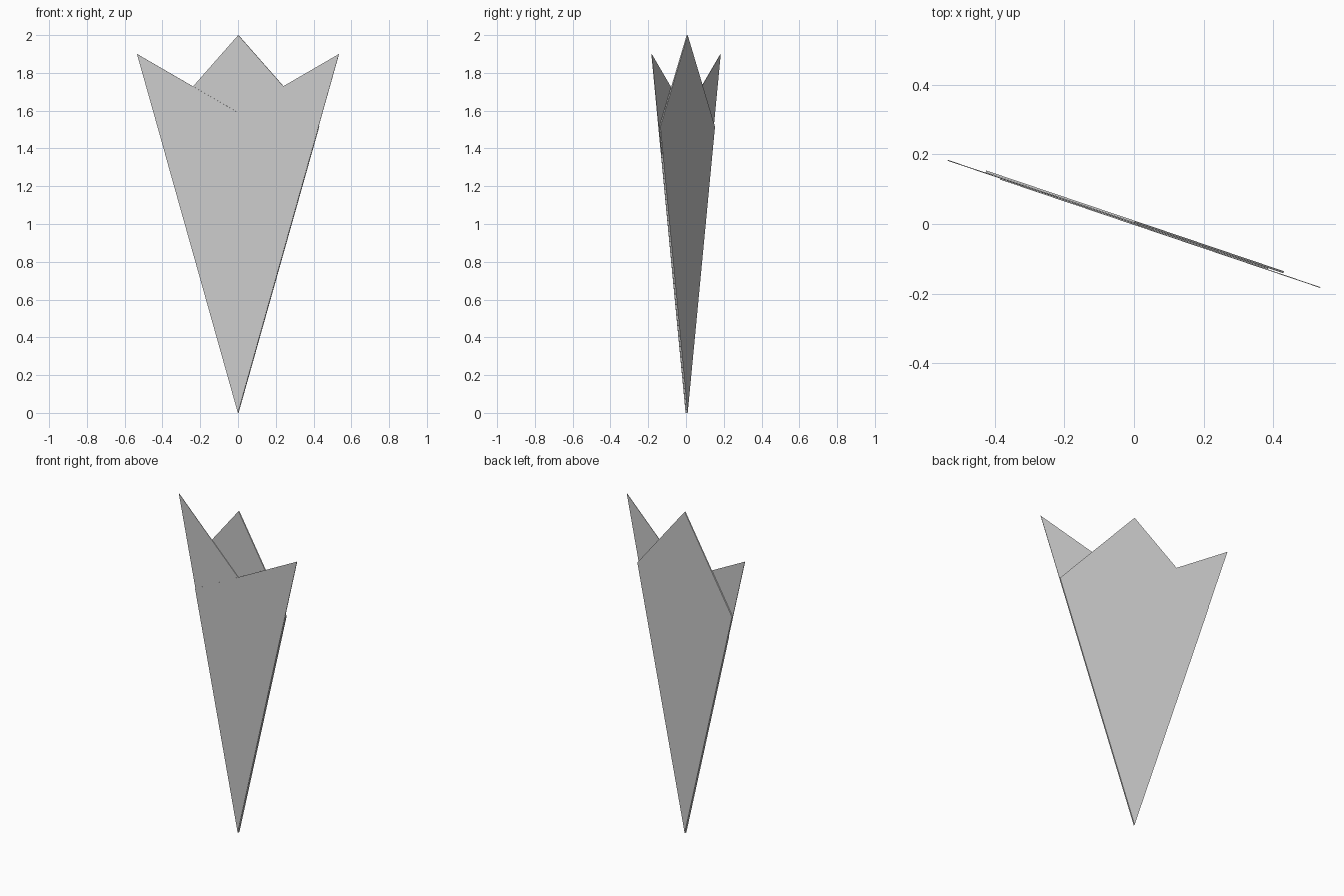
import bpy, bmesh, math

if "Cube" in bpy.data.objects:
    bpy.data.objects.remove(bpy.data.objects["Cube"])

TURN = math.radians(-18.7)   # whole folded sheet is turned about the vertical


def sheet(name, outline, near, far):
    """Thin flat layer: outline in (across, up), spanning depth near..far."""
    bm = bmesh.new()
    face = bm.faces.new([bm.verts.new((u, near, z)) for u, z in outline])
    ext = bmesh.ops.extrude_face_region(bm, geom=[face])
    moved = [g for g in ext["geom"] if isinstance(g, bmesh.types.BMVert)]
    bmesh.ops.translate(bm, verts=moved, vec=(0, far - near, 0))
    bmesh.ops.recalc_face_normals(bm, faces=bm.faces)
    mesh = bpy.data.meshes.new(name)
    bm.to_mesh(mesh)
    bm.free()
    ob = bpy.data.objects.new(name, mesh)
    ob.rotation_euler.z = TURN
    bpy.context.collection.objects.link(ob)
    return ob


# Side flap: long pointed corner on one edge, short corner on the other
flap = [(0, 0), (0.565, 1.9), (-0.406, 1.367)]
mirrored = [(-u, z) for u, z in flap]

# Back panel: kite with its point at the top
panel = [(0, 0), (0.451, 1.515), (0, 2.0), (-0.451, 1.515)]

sheet("front_flap", flap, -0.0025, 0.0)
sheet("middle_flap", mirrored, 0.0005, 0.003)
sheet("back_panel", panel, 0.0035, 0.0095)
